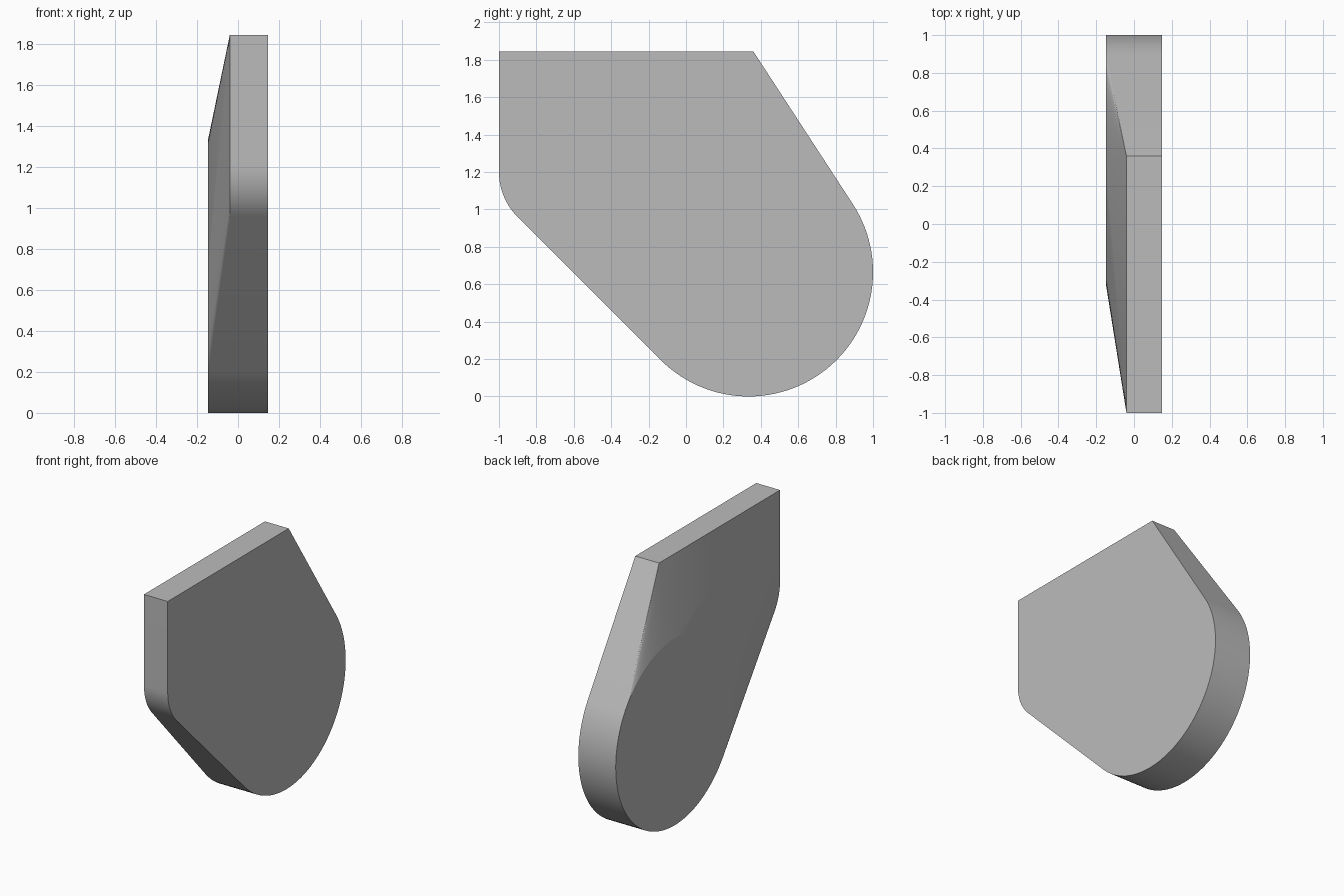
import bpy, bmesh
from math import acos, atan2, cos, sin, hypot, pi, radians

if "Cube" in bpy.data.objects:
    bpy.data.objects.remove(bpy.data.objects["Cube"])

HALF = 0.147            # half thickness
RIM = -0.04             # where the tapered face meets the square end
TOP = 1.845
R, CY, CZ = 0.665, 0.335, 0.665    # large round end
r = 0.34                           # small rounded corner


def arc(cy, cz, rad, a, b, n):
    """Points (y, z) on an arc from angle a to b, both ends included."""
    return [(cy + rad * cos(a + (b - a) * i / n), cz + rad * sin(a + (b - a) * i / n))
            for i in range(n + 1)]


# Outline: square top corners, rounded lower corner, large round end
corners = [(0.36, TOP), (-1, TOP)]
dy, dz = corners[0][0] - CY, corners[0][1] - CZ
tangent = atan2(dz, dy) + 0 - acos(R / hypot(dy, dz))
fillet = arc(-1 + r, 1.2, r, pi, pi * 1.25, 12)
round_end = arc(CY, CZ, R, -pi * 0.75, tangent, 56)
inner_arc = arc(CY, CZ, R, tangent, pi * 1.25, 64)[1:-1]

# Hull between the full outline, the rim and the round face
bm = bmesh.new()
for x, points in ((HALF, corners + fillet + round_end),
                  (RIM, corners + fillet),
                  (-HALF, round_end + inner_arc)):
    for y, z in points:
        bm.verts.new((x, y, z))
bmesh.ops.convex_hull(bm, input=bm.verts[:])
bmesh.ops.dissolve_limit(bm, angle_limit=radians(0.05), verts=bm.verts[:], edges=bm.edges[:])
bmesh.ops.recalc_face_normals(bm, faces=bm.faces[:])
mesh = bpy.data.meshes.new("tapered_plate")
bm.to_mesh(mesh)
bm.free()
plate = bpy.data.objects.new("tapered_plate", mesh)
bpy.context.collection.objects.link(plate)

# Plain grey material
grey = bpy.data.materials.new("plain grey")
grey.use_nodes = True
colour = (0.5, 0.5, 0.5, 1)
grey.diffuse_color = colour
grey.node_tree.nodes["Principled BSDF"].inputs["Base Color"].default_value = colour
mesh.materials.append(grey)

# Smooth curves, crisp edges
bpy.ops.object.select_all(action="DESELECT")
plate.select_set(True)
bpy.context.view_layer.objects.active = plate
bpy.ops.object.shade_smooth_by_angle(angle=radians(8))
